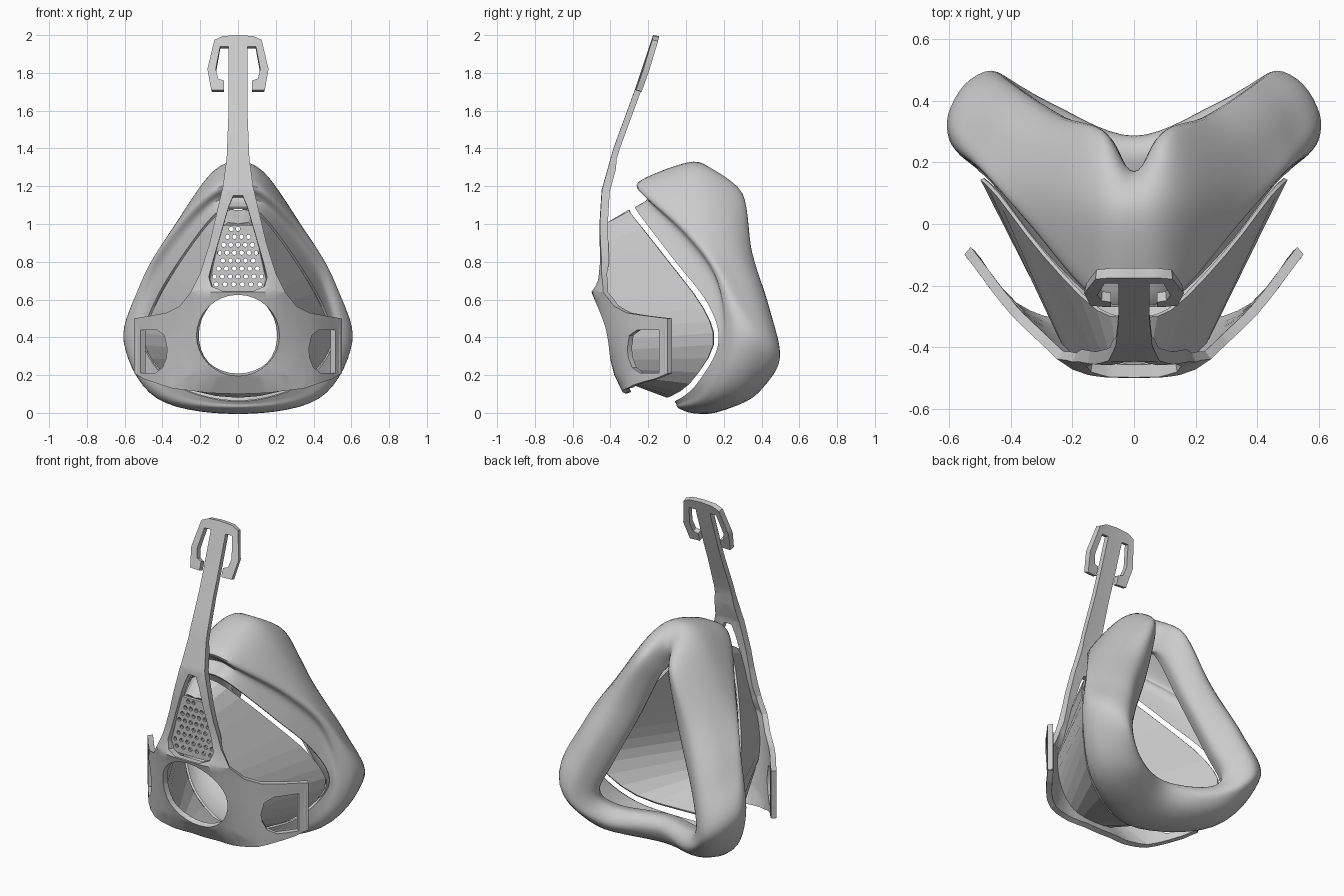
import bpy, bmesh, math
from mathutils import Vector

if "Cube" in bpy.data.objects:
    bpy.data.objects.remove(bpy.data.objects["Cube"])


def finish(name, bm, smooth=None, thick=0):
    me = bpy.data.meshes.new(name)
    bm.to_mesh(me)
    bm.free()
    ob = bpy.data.objects.new(name, me)
    bpy.context.collection.objects.link(ob)
    bpy.ops.object.select_all(action='DESELECT')
    bpy.context.view_layer.objects.active = ob
    ob.select_set(True)
    if thick:
        m = ob.modifiers.new("thickness", 'SOLIDIFY')
        m.thickness, m.offset = thick, -1
        bpy.ops.object.modifier_apply(modifier=m.name)
    if smooth:
        bpy.ops.object.shade_smooth_by_angle(angle=math.radians(smooth))
    return ob


def spline(pts, n, closed):
    pts, out, c = [Vector(p) for p in pts], [], len(pts)
    get = (lambda i: pts[i % c]) if closed else (lambda i: pts[max(0, min(c - 1, i))])
    for i in range(c if closed else c - 1):
        a, b, d, e = (get(i + k) for k in (-1, 0, 1, 2))
        for j in range(n):
            t = j / n
            out.append(0.5 * (2 * b + (d - a) * t + (2 * a - 5 * b + 4 * d - e) * t * t
                              + (3 * b - a - 3 * d + e) * t ** 3))
    return out if closed else out + [pts[-1]]


def mirrored(half):
    return half + [(-x, y, z) for x, y, z in half[-2:0:-1]]


def loft(loops, n_round, n_across):
    rings = [spline(mirrored(l), n_round, True) for l in loops]
    cols = [spline(c, n_across, False) for c in zip(*rings)]
    bm = bmesh.new()
    vs = [[bm.verts.new(p) for p in c] for c in cols]
    for i, a in enumerate(vs):
        b = vs[(i + 1) % len(vs)]
        for j in range(len(a) - 1):
            bm.faces.new((a[j], b[j], b[j + 1], a[j + 1]))
    bmesh.ops.recalc_face_normals(bm, faces=bm.faces)
    outer = max(bm.faces, key=lambda f: f.calc_center_median().x)
    if outer.normal.x < 0:
        bmesh.ops.reverse_faces(bm, faces=bm.faces)
    return bm


def lerp(table, v):
    for (a, fa), (b, fb) in zip(table, table[1:]):
        if v <= b:
            return fa + (fb - fa) * max(0, (v - a) / (b - a))
    return table[-1][1]


# soft cushion: half loops run top centre -> side -> bottom centre
seam = [(0, -.265, 1.09), (.12, -.25, 1.055), (.3, -.075, .825), (.45, .12, .57),
        (.5, .17, .36), (.33, .05, .145), (0, -.06, .06)]
groove = [(0, -.19, 1.14), (.13, -.19, 1.11), (.31, .0, .91), (.455, .165, .67),
          (.52, .19, .36), (.36, .08, .12), (0, -.05, .045)]
flange = [(0, -.26, 1.21), (.14, -.23, 1.17), (.34, .0, .955), (.485, .165, .71),
          (.56, .22, .36), (.4, .12, .09), (0, -.04, .025)]
bulge = [(0, .04, 1.33), (.16, .06, 1.25), (.375, .17, .91), (.52, .28, .63),
         (.6, .36, .37), (.42, .28, .08), (0, .15, 0)]
crest = [(0, .17, 1.22), (.11, .3, 1.16), (.26, .35, .85), (.39, .44, .56),
         (.46, .497, .29), (.28, .395, .13), (0, .285, .12)]
lip = [(0, .09, 1.09), (.045, .2, 1.04), (.15, .27, .77), (.28, .33, .48),
       (.345, .37, .3), (.26, .31, .21), (0, .22, .195)]
curl = [(x * 1.12, y - .08, z + (z - .55) * .06) for x, y, z in lip]


def between(a, b, push):
    # extra loop halfway, pushed away from the middle of the tube
    out = []
    for i, (p, q) in enumerate(zip(a, b)):
        c = sum((Vector(l[i]) for l in (flange, bulge, crest, lip)), Vector()) / 4
        m = (Vector(p) + Vector(q)) / 2
        out.append(tuple(m + (m - c).normalized() * push))
    return out


loops = [seam, groove, flange, between(flange, bulge, .024), bulge, between(bulge, crest, .03),
         crest, between(crest, lip, .024), lip, curl]
finish("cushion", loft(loops, 7, 4), 50, .012)

# faceted funnel shell
front = [(0, -.42, 1.0), (.08, -.42, .98), (.15, -.44, .7), (.22, -.42, .5),
         (.21, -.39, .33), (.12, -.37, .2), (0, -.365, .18)]
rear = [(0, -.3, 1.075), (.12, -.28, 1.04), (.298, -.1, .81), (.445, .09, .555),
        (.495, .143, .36), (.325, .02, .155), (0, -.1, .08)]
finish("shell", loft([front, rear], 3, 1), None, .012)

# perforated vent panel
bm = bmesh.new()
outline = [(-.16, .64), (.16, .64), (.085, .995), (-.085, .995)]
face = bm.faces.new([bm.verts.new((x, -.435, z)) for x, z in outline])
ext = bmesh.ops.extrude_face_region(bm, geom=[face])
bmesh.ops.translate(bm, vec=(0, .02, 0), verts=[v for v in ext['geom'] if isinstance(v, bmesh.types.BMVert)])
bmesh.ops.recalc_face_normals(bm, faces=bm.faces)
vent = finish("vent_panel", bm)
bm = bmesh.new()
for row, count in enumerate((6, 7, 6, 5, 6, 5, 4, 3)):
    step = .046 if row == 0 else .043 - .001 * row
    for k in range(count):
        res = bmesh.ops.create_cone(bm, cap_ends=True, segments=10, radius1=.012, radius2=.012, depth=.2)
        for v in res['verts']:
            v.co = Vector((v.co.x + (k - (count - 1) / 2) * step, v.co.z - .425, v.co.y + .68 + row * .042))
bmesh.ops.recalc_face_normals(bm, faces=bm.faces)
cutter = finish("vent_cutter", bm)
cutter.hide_render = True
m = vent.modifiers.new("holes", 'BOOLEAN')
m.operation, m.object, m.solver = 'DIFFERENCE', cutter, 'EXACT'
bpy.context.view_layer.objects.active = vent
bpy.ops.object.modifier_apply(modifier=m.name)
bpy.data.objects.remove(cutter)

# frame with strap clip, side arms and openings: flat outline, then bent
half = [(0, 2), (.08, 1.995), (.125, 1.975), (.162, 1.82), (.142, 1.71), (.075, 1.71), (.075, 1.76),
        (.105, 1.77), (.118, 1.82), (.095, 1.94), (.05, 1.94), (.05, 1.6), (.06, 1.35), (.08, 1.2),
        (.115, 1.05), (.15, .9), (.2, .74), (.25, .64), (.31, .565), (.38, .53), (.46, .515),
        (.55, .5), (.55, .21), (.5, .18), (.35, .13), (.15, .105), (0, .1)]
body = half + [(-x, z) for x, z in half[-2:0:-1]]
circle = [(.22 * math.cos(a), .41 + .215 * math.sin(a)) for a in (math.tau * i / 32 for i in range(32))]
win = [(.025, 1.15), (.05, 1.09), (.14, .78), (.155, .72), (.14, .67), (.08, .645)]
window = win + [(-x, z) for x, z in reversed(win)]
slot = [(.515, .44), (.515, .21), (.44, .21), (.4, .24), (.38, .29), (.375, .34), (.39, .41), (.43, .44)]
bm = bmesh.new()
for loop in (body, circle, window, slot, [(-x, z) for x, z in slot]):
    vs = [bm.verts.new((x, 0, z)) for x, z in loop]
    for a, b in zip(vs, vs[1:] + vs[:1]):
        bm.edges.new((a, b))
bmesh.ops.triangle_fill(bm, use_beauty=True, edges=bm.edges[:], normal=(0, -1, 0))
cuts = [((i * .05, 0, 0), (1, 0, 0)) for i in range(-10, 11)]
cuts += [((0, 0, z), (0, 0, 1)) for z in (.2, .3, .4, .5, .6, .64, .7, .8, .9, 1, 1.1, 1.18, 1.3, 1.4, 1.55, 1.7, 1.85)]
for co, no in cuts:
    bmesh.ops.bisect_plane(bm, geom=bm.verts[:] + bm.edges[:] + bm.faces[:], plane_co=co, plane_no=no)
bmesh.ops.triangulate(bm, faces=bm.faces[:])
profile = [(.09, -.315), (.2, -.38), (.4, -.438), (.6, -.487), (.64, -.5), (.7, -.475), (.8, -.46),
           (1, -.46), (1.18, -.447), (1.4, -.385), (1.7, -.275), (2, -.175)]
bend = [(0, -.47), (.1, -.468), (.15, -.463), (.2, -.452), (.3, -.388), (.4, -.297), (.5, -.168), (.55, -.085)]


def surface(x, z):
    t = min(1, max(0, abs(x) - .08) / .4)
    w = 0 if z > 1.3 else t * t * (3 - 2 * t)
    arc = sum(lerp(bend, abs(x + d)) for d in (-.025, 0, .025)) / 3
    return arc + (lerp(profile, z) + .47) * (1 - w)


ext = bmesh.ops.extrude_face_region(bm, geom=bm.faces[:], use_keep_orig=True)
back = {v for v in ext['geom'] if isinstance(v, bmesh.types.BMVert)}
for v in bm.verts:
    x, z = v.co.x, v.co.z
    v.co.y = surface(x, z)
    if v in back:
        slope_x = (surface(x + .03, z) - surface(x - .03, z)) / .06
        slope_z = (surface(x, z + .05) - surface(x, z - .05)) / .1
        v.co += Vector((-slope_x, 1, -slope_z)).normalized() * (.042 if .5 < z < 1.3 and abs(x) < .2 else .032)
bmesh.ops.recalc_face_normals(bm, faces=bm.faces)
finish("frame", bm, 35)

# rounded strap bars at the arm tips
for side, name in ((1, "right_arm_bar"), (-1, "left_arm_bar")):
    bm = bmesh.new()
    bmesh.ops.create_cone(bm, cap_ends=True, segments=12, radius1=.018, radius2=.018, depth=.25)
    bmesh.ops.translate(bm, vec=(side * .528, -.1, .33), verts=bm.verts)
    finish(name, bm, 40)
